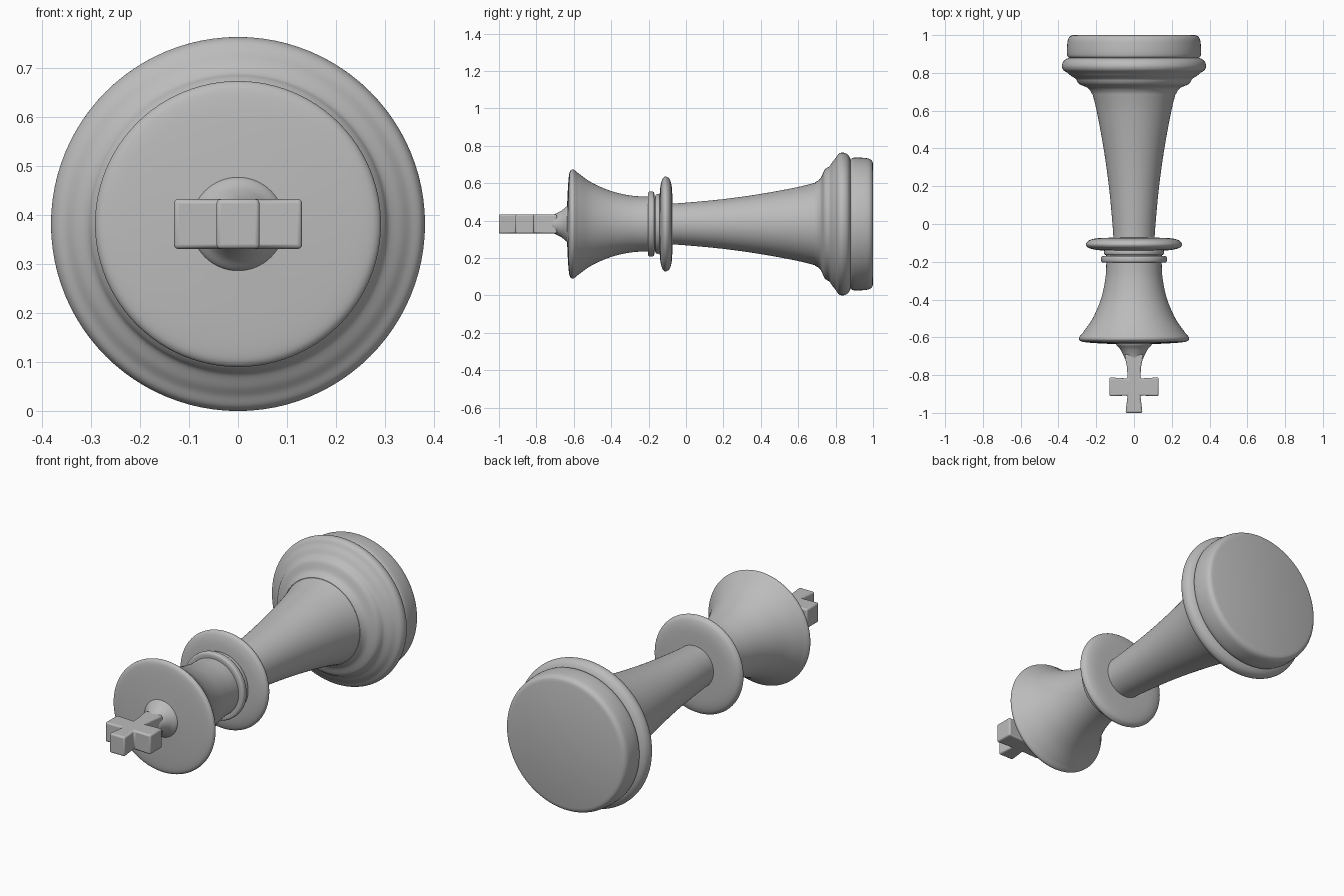
import bpy, bmesh, math
from mathutils import Vector

if "Cube" in bpy.data.objects:
    bpy.data.objects.remove(bpy.data.objects["Cube"])

AXIS_Z = 0.382
SIDES = 96

grey = bpy.data.materials.new("plain grey")
grey.diffuse_color = (0.5, 0.5, 0.5, 1)
grey.use_nodes = True
grey.node_tree.nodes["Principled BSDF"].inputs["Base Color"].default_value = grey.diffuse_color


def smooth_curve(pts, steps=5):
    """Catmull-Rom curve through (y, radius) points."""
    p = [Vector(q) for q in pts]
    p = [2 * p[0] - p[1]] + p + [2 * p[-1] - p[-2]]
    out = []
    for a, b, c, d in zip(p, p[1:], p[2:], p[3:]):
        for i in range(steps):
            t = i / steps
            out.append(0.5 * (2 * b + (c - a) * t + (2 * a - 5 * b + 4 * c - d) * t * t
                              + (3 * b - a - 3 * c + d) * t ** 3))
    return out + [p[-2]]


def finish(name, bm):
    bmesh.ops.recalc_face_normals(bm, faces=bm.faces[:])
    mesh = bpy.data.meshes.new(name)
    bm.to_mesh(mesh)
    bm.free()
    mesh.materials.append(grey)
    ob = bpy.data.objects.new(name, mesh)
    bpy.context.collection.objects.link(ob)
    bpy.ops.object.select_all(action='DESELECT')
    ob.select_set(True)
    bpy.context.view_layer.objects.active = ob
    return ob


def lathe(name, *sections):
    """Spin smooth sections, joined at sharp corners, around the long axis."""
    pts = [q for s in sections for q in smooth_curve(s)]
    bm = bmesh.new()
    rings = []
    for y, r in pts:
        rings.append([bm.verts.new((r * math.cos(2 * math.pi * i / SIDES), y,
                                    AXIS_Z + r * math.sin(2 * math.pi * i / SIDES)))
                      for i in range(SIDES)])
    for a, b in zip(rings, rings[1:]):
        for i in range(SIDES):
            j = (i + 1) % SIDES
            bm.faces.new((a[i], a[j], b[j], b[i]))
    bm.faces.new(rings[0])
    bm.faces.new(rings[-1])
    bmesh.ops.remove_doubles(bm, verts=bm.verts[:], dist=1e-5)
    finish(name, bm)
    bpy.ops.object.shade_smooth_by_angle(angle=math.radians(35))


# Foot: flat disc, then the wide rounded moulding
lathe("foot_disc",
      [(1.0, 0.322), (0.994, 0.338), (0.975, 0.350), (0.93, 0.355),
       (0.895, 0.354), (0.882, 0.347), (0.875, 0.335)])
lathe("foot_moulding",
      [(0.882, 0.330), (0.877, 0.352), (0.862, 0.373), (0.837, 0.382),
       (0.815, 0.374), (0.800, 0.352), (0.785, 0.334), (0.768, 0.309),
       (0.752, 0.299), (0.738, 0.285), (0.722, 0.248), (0.705, 0.231),
       (0.69, 0.223)])

# Tapered shaft
lathe("shaft",
      [(0.71, 0.226), (0.6, 0.198), (0.4, 0.161), (0.2, 0.133), (0.0, 0.114), (-0.09, 0.108)])

# Collar and the two thin rings
lathe("collar",
      [(-0.072, 0.10), (-0.075, 0.19), (-0.085, 0.235), (-0.100, 0.251), (-0.113, 0.253),
       (-0.126, 0.240), (-0.137, 0.20), (-0.143, 0.13)])
for name, y, r, h in (("lower_ring", -0.150, 0.159, 0.014), ("upper_ring", -0.187, 0.174, 0.017)):
    lathe(name, [(y + h, r - 0.03), (y + h, r - 0.010), (y + h * 0.6, r - 0.001),
                 (y - h * 0.6, r - 0.001), (y - h, r - 0.010), (y - h, r - 0.03)])

# Flared head with shallow domed top
lathe("head",
      [(-0.13, 0.148), (-0.22, 0.147), (-0.30, 0.153), (-0.40, 0.176), (-0.50, 0.219),
       (-0.57, 0.267), (-0.592, 0.285)],
      [(-0.592, 0.285), (-0.604, 0.292), (-0.617, 0.287), (-0.625, 0.265),
       (-0.631, 0.20), (-0.637, 0.08)])

# Finial cone under the cross
lathe("finial",
      [(-0.63, 0.098), (-0.642, 0.092), (-0.662, 0.074), (-0.69, 0.058), (-0.715, 0.047),
       (-0.735, 0.030)])

# Cross: mirrored outline, extruded through its thickness and bevelled
half = [(0.045, -1.0), (0.034, -0.908), (0.131, -0.912), (0.131, -0.812),
        (0.034, -0.818), (0.037, -0.76), (0.050, -0.69)]
outline = half + [(-x, y) for x, y in reversed(half)]
bm = bmesh.new()
face = bm.faces.new([bm.verts.new((x, y, AXIS_Z - 0.051)) for x, y in outline])
ext = bmesh.ops.extrude_face_region(bm, geom=[face])
bmesh.ops.translate(bm, vec=(0, 0, 0.102),
                    verts=[v for v in ext["geom"] if isinstance(v, bmesh.types.BMVert)])
cross = finish("cross", bm)
bev = cross.modifiers.new("soft_edges", 'BEVEL')
bev.width = 0.009
bev.segments = 3
bev.limit_method = 'ANGLE'
bpy.ops.object.shade_smooth_by_angle(angle=math.radians(35))
